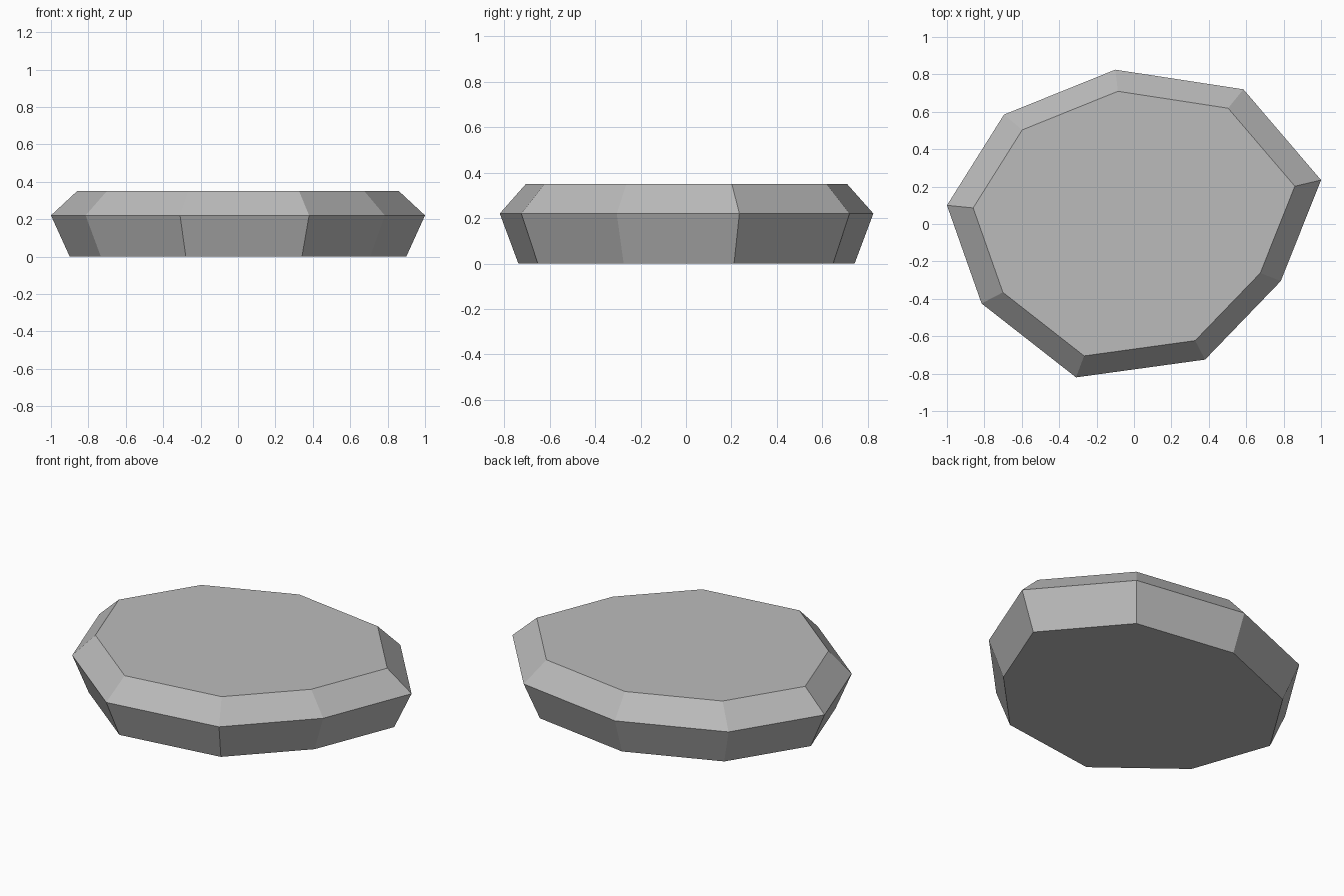
import bpy
import bmesh

cube = bpy.data.objects.get("Cube")
if cube:
    bpy.data.objects.remove(cube, do_unlink=True)


def make_material(name, color):
    mat = bpy.data.materials.new(name)
    mat.use_nodes = True
    mat.diffuse_color = color
    mat.node_tree.nodes["Principled BSDF"].inputs["Base Color"].default_value = color
    return mat


stone_grey = make_material("stone grey", (0.5, 0.5, 0.5, 1))

# Widest outline of the stone, counter-clockwise
outline = [(-0.10, 0.825), (-0.695, 0.585), (-1.0, 0.10), (-0.815, -0.425),
           (-0.31, -0.82), (0.38, -0.725), (0.785, -0.305), (1.0, 0.235),
           (0.585, 0.72)]

# Height and outline scale of the base, the widest ring and the top
rings = [(0.0, 0.90), (0.22, 1.0), (0.35, 0.86)]

bm = bmesh.new()
loops = [[bm.verts.new((x * s, y * s, z)) for x, y in outline] for z, s in rings]

# Sloping sides
count = len(outline)
for low, high in zip(loops, loops[1:]):
    for i in range(count):
        j = (i + 1) % count
        bm.faces.new((low[i], low[j], high[j], high[i]))

# Flat base and top
bm.faces.new(loops[0][::-1])
bm.faces.new(loops[-1])
bmesh.ops.recalc_face_normals(bm, faces=bm.faces)

mesh = bpy.data.meshes.new("flat_stone")
bm.to_mesh(mesh)
bm.free()
mesh.materials.append(stone_grey)
stone = bpy.data.objects.new("flat_stone", mesh)
bpy.context.collection.objects.link(stone)
